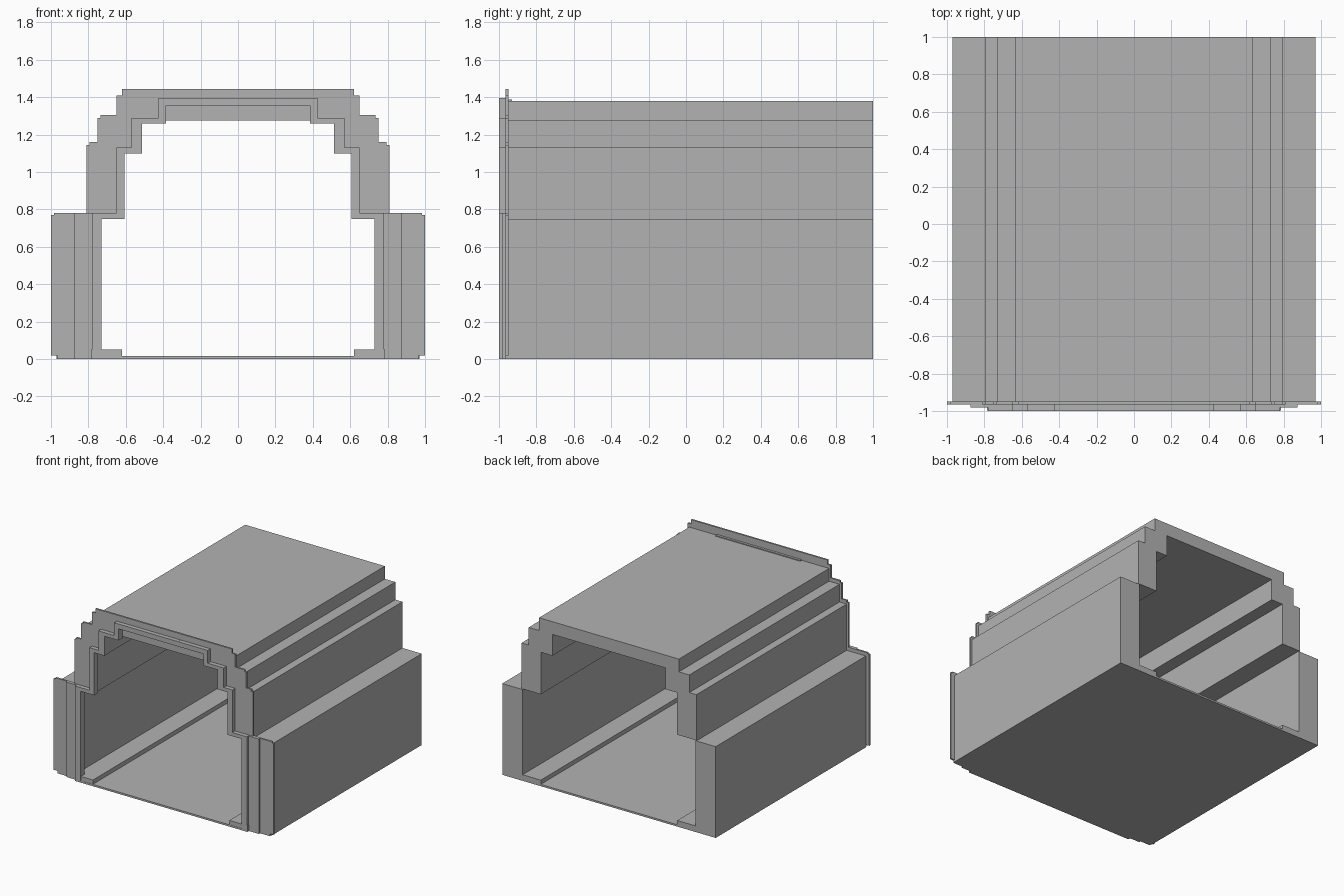
import bpy
import bmesh

cube = bpy.data.objects.get("Cube")
if cube:
    bpy.data.objects.remove(cube, do_unlink=True)

grey = bpy.data.materials.new("plain grey")
grey.use_nodes = True
COLOUR = (0.45, 0.45, 0.45, 1)
grey.diffuse_color = COLOUR
grey.node_tree.nodes["Principled BSDF"].inputs["Base Color"].default_value = COLOUR


def extrude(name, outline, y0, y1):
    """Extrude an x-z outline from y0 back to y1."""
    bm = bmesh.new()
    face = bm.faces.new([bm.verts.new((x, y0, z)) for x, z in outline])
    moved = bmesh.ops.extrude_face_region(bm, geom=[face])["geom"]
    verts = [v for v in moved if isinstance(v, bmesh.types.BMVert)]
    bmesh.ops.translate(bm, verts=verts, vec=(0, y1 - y0, 0))
    bmesh.ops.recalc_face_normals(bm, faces=bm.faces)
    mesh = bpy.data.meshes.new(name)
    bm.to_mesh(mesh)
    bm.free()
    mesh.materials.append(grey)
    obj = bpy.data.objects.new(name, mesh)
    bpy.context.collection.objects.link(obj)
    return obj


def steps(z, *treads):
    """Stepped half profile: each tread is a wall x and the height it reaches."""
    points = []
    for x, top in treads:
        points += [(x, z), (x, top)]
        z = top
    return points


def arch(name, outer, inner, y0, y1):
    """Mirror outer and inner half profiles into an open-bottomed arch."""
    def mirror(half):
        return half + [(-x, z) for x, z in reversed(half)]
    return extrude(name, mirror(outer) + mirror(inner)[::-1], y0, y1)


def box(name, x0, x1, y0, y1, z0, z1):
    return extrude(name, [(x0, z0), (x1, z0), (x1, z1), (x0, z1)], y0, y1)


# Long stepped tunnel
arch("tunnel_shell",
     steps(0, (0.97, 0.75), (0.795, 1.13), (0.73, 1.275), (0.635, 1.38)),
     steps(0, (0.785, 0.755), (0.62, 1.1), (0.515, 1.275)),
     -0.95, 1)

# Floor, with a raised ledge along each wall
box("floor", -0.78, 0.78, -1, 1, 0, 0.015)
for side, s in (("left", 1), ("right", -1)):
    box(side + "_floor_ledge", s * 0.62, s * 0.785, -0.998, 1, 0, 0.05)

# Layered entrance frame: all layers share one opening
opening = steps(0, (0.73, 0.75), (0.607, 1.1), (0.512, 1.26), (0.385, 1.355))
trim = [(0.65, 1.13), (0.57, 1.29), (0.425, 1.395)]
arch("frame_back_plate",
     steps(0, (0.965, 0.02), (1, 0.77), (0.985, 0.78), (0.81, 1.145),
           (0.795, 1.16), (0.75, 1.29), (0.735, 1.305), (0.65, 1.41),
           (0.62, 1.445)),
     opening, -0.965, -0.95)
arch("frame_middle_plate", steps(0, (0.875, 0.78), *trim), opening, -0.98, -0.965)
arch("frame_front_plate", steps(0, (0.78, 0.78), *trim), opening, -1, -0.98)

# Low rib on the roof behind the frame
box("roof_rib", -0.385, 0.385, -0.95, -0.93, 1.37, 1.387)
